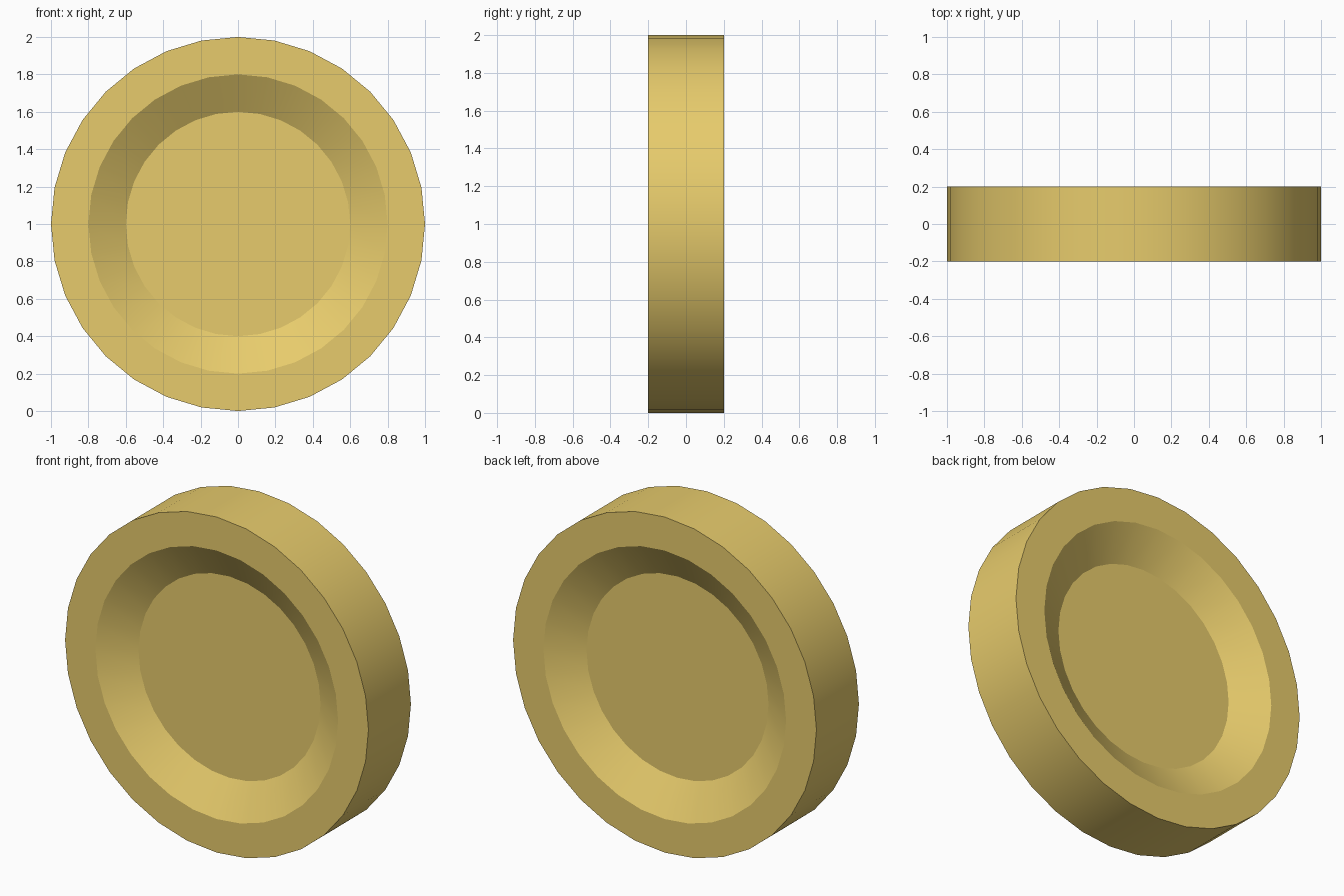
import bpy, bmesh, math

if "Cube" in bpy.data.objects:
    bpy.data.objects.remove(bpy.data.objects["Cube"])

SIDES = 32
# Profile (radius, y) from the front floor around the rim to the back floor
PROFILE = [(0.6, -0.08), (0.8, -0.2), (1.0, -0.2),
           (1.0, 0.2), (0.8, 0.2), (0.6, 0.08)]

# Disc with a dished recess on both faces
bm = bmesh.new()
rings = []
for r, y in PROFILE:
    angles = [2 * math.pi * i / SIDES for i in range(SIDES)]
    rings.append([bm.verts.new((r * math.sin(a), y, 1 + r * math.cos(a))) for a in angles])
for a, b in zip(rings, rings[1:]):
    for i in range(SIDES):
        j = (i + 1) % SIDES
        bm.faces.new((a[i], a[j], b[j], b[i]))
bm.faces.new(rings[0])
bm.faces.new(rings[-1])
bmesh.ops.recalc_face_normals(bm, faces=bm.faces)

mesh = bpy.data.meshes.new("dished_disc")
bm.to_mesh(mesh)
bm.free()
disc = bpy.data.objects.new("dished_disc", mesh)
bpy.context.collection.objects.link(disc)

# Gold material
gold = bpy.data.materials.new("gold")
gold.diffuse_color = (0.8, 0.6, 0.15, 1)
gold.use_nodes = True
gold.node_tree.nodes["Principled BSDF"].inputs["Base Color"].default_value = gold.diffuse_color
mesh.materials.append(gold)

# Smooth walls, sharp rims
bpy.context.view_layer.objects.active = disc
disc.select_set(True)
bpy.ops.object.shade_smooth_by_angle(angle=math.radians(25))
